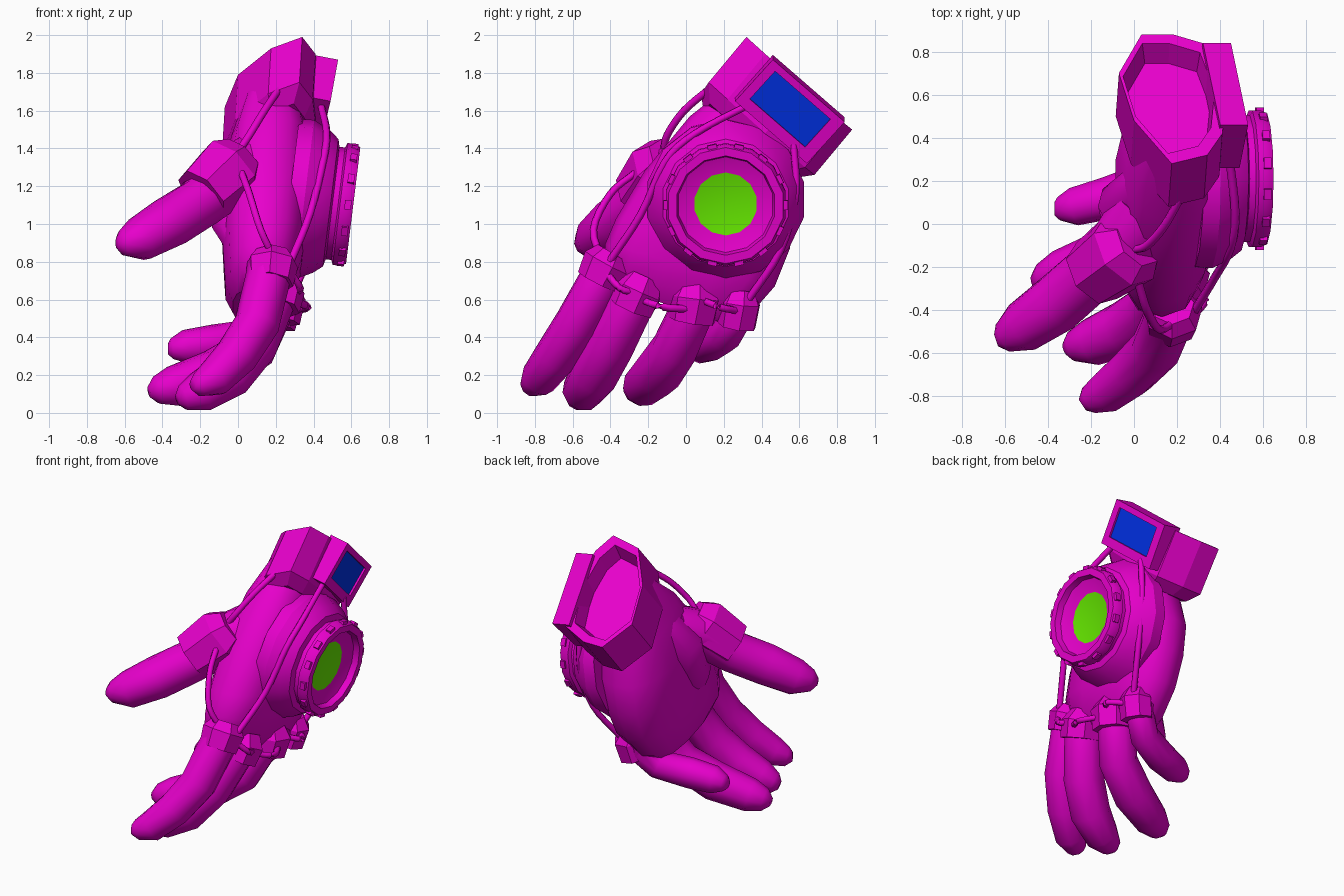
import bpy, bmesh, math
from mathutils import Vector, Matrix

if "Cube" in bpy.data.objects:
    bpy.data.objects.remove(bpy.data.objects["Cube"])

def material(name, rgb):
    m = bpy.data.materials.new(name)
    m.diffuse_color = (*rgb, 1)
    m.use_nodes = True
    m.node_tree.nodes["Principled BSDF"].inputs["Base Color"].default_value = m.diffuse_color
    return m

MAGENTA = material("magenta", (0.8, 0.0, 0.6))
GREEN = material("green", (0.13, 0.8, 0.0))
BLUE = material("blue", (0.0, 0.03, 0.8))

def finish(name, bm, mats=(MAGENTA,), smooth=None):
    bmesh.ops.recalc_face_normals(bm, faces=bm.faces)
    me = bpy.data.meshes.new(name)
    bm.to_mesh(me)
    bm.free()
    ob = bpy.data.objects.new(name, me)
    bpy.context.collection.objects.link(ob)
    for m in mats:
        me.materials.append(m)
    if smooth:
        bpy.ops.object.select_all(action='DESELECT')
        ob.select_set(True)
        bpy.context.view_layer.objects.active = ob
        bpy.ops.object.shade_smooth_by_angle(angle=math.radians(smooth))
    return ob

def loft(bm, rings, cap=True):
    """Skin a list of equal-length point rings."""
    vr = [[bm.verts.new(p) for p in r] for r in rings]
    n = len(vr[0])
    for a, b in zip(vr, vr[1:]):
        for i in range(n):
            bm.faces.new((a[i], a[(i + 1) % n], b[(i + 1) % n], b[i]))
    if cap:
        bm.faces.new(vr[0])
        return bm.faces.new(vr[-1])

def tube(name, path, sides=8, smooth=None):
    """Tube through (x, y, z, radius) points."""
    pts = [Vector(p[:3]) for p in path]
    rings = []
    for i, p in enumerate(pts):
        t = (pts[min(i + 1, len(pts) - 1)] - pts[max(i - 1, 0)]).normalized()
        u = t.cross(Vector((0.25, 0.9, -0.35))).normalized()
        v = t.cross(u)
        rings.append([p + path[i][3] * (math.cos(a) * u + math.sin(a) * v)
                      for a in (math.tau * (k + .5) / sides for k in range(sides))])
    bm = bmesh.new()
    loft(bm, rings)
    return finish(name, bm, smooth=smooth)

def cable(name, pts, r=0.02):
    """Thin hose along a Catmull-Rom curve."""
    p = [Vector(q) for q in pts]
    p = [2 * p[0] - p[1]] + p + [2 * p[-1] - p[-2]]
    out = []
    for a, b, c, d in zip(p, p[1:], p[2:], p[3:]):
        for k in range(4):
            t = k / 4
            q = 0.5 * (2 * b + (c - a) * t + (2 * a - 5 * b + 4 * c - d) * t * t
                       + (3 * b - a - 3 * c + d) * t ** 3)
            out.append((*q, r))
    out.append((*p[-2], r))
    tube(name, out, 6, 65)

# Palm: rounded sections from wrist to knuckles (centre, half width in y/z, half thickness)
sections = [((0.18, 0.40, 1.62), (0.15, -0.13), 0.15),
            ((0.17, 0.28, 1.42), (0.26, -0.15), 0.21),
            ((0.15, 0.18, 1.18), (0.40, -0.10), 0.24),
            ((0.14, 0.09, 0.95), (0.46, -0.08), 0.23),
            ((0.13, 0.02, 0.78), (0.45, -0.11), 0.21),
            ((0.11, -0.05, 0.64), (0.38, -0.13), 0.18),
            ((0.10, -0.06, 0.56), (0.30, -0.10), 0.13)]
bm = bmesh.new()
rings = []
for c, (wy, wz), t in sections:
    w = Vector((0, wy, wz))
    ring = []
    for k in range(14):
        ca, sa = math.cos(math.tau * k / 14), math.sin(math.tau * k / 14)
        f = lambda s: math.copysign(abs(s) ** 0.8, s)
        ring.append(Vector(c) + w * f(ca) + Vector((t, 0, 0)) * f(sa))
    rings.append(ring)
loft(bm, rings)
finish("palm", bm, smooth=50)

# Thumb muscle on the palm side
tube("thumb_mound", [(.10, .24, 1.46, .10), (-.01, .08, 1.24, .16), (.0, -.04, 1.0, .14),
                     (.08, -.15, .78, .08)], 10, 60)

# Fingers and thumb
digits = {
    "index_finger": [(.16, -.40, .8, .11), (.16, -.44, .72, .12), (.10, -.58, .47, .12),
                     (-.01, -.69, .30, .115), (-.13, -.78, .18, .1), (-.21, -.82, .15, .065),
                     (-.24, -.84, .15, .03)],
    "middle_finger": [(.18, -.24, .7, .12), (.18, -.28, .6, .125), (.08, -.40, .36, .13),
                      (-.05, -.49, .20, .13), (-.2, -.55, .11, .11), (-.29, -.57, .08, .07),
                      (-.32, -.58, .07, .03)],
    "ring_finger": [(.18, .05, .66, .12), (.18, .04, .56, .12), (.08, -.06, .34, .125),
                    (-.12, -.15, .21, .13), (-.34, -.23, .14, .11), (-.43, -.26, .12, .075),
                    (-.47, -.27, .11, .03)],
    "little_finger": [(.17, .28, .6, .09), (.18, .27, .52, .09), (.08, .2, .41, .095),
                      (-.12, .12, .37, .1), (-.28, .08, .35, .09), (-.35, .07, .34, .055),
                      (-.37, .07, .34, .03)],
    "thumb": [(.06, .06, 1.3, .17), (-.05, -.1, 1.25, .16), (-.2, -.23, 1.11, .14),
              (-.36, -.37, 1.01, .14), (-.52, -.48, .92, .12), (-.61, -.53, .9, .07),
              (-.64, -.54, .9, .03)]}
for name, path in digits.items():
    tube(name, path, 10, 60)

# Knuckle guards: flared collars
guards = {"index_guard": [(.18, -.38, .84, .10), (.18, -.41, .79, .14), (.17, -.46, .69, .125)],
          "middle_guard": [(.21, -.22, .71, .10), (.22, -.25, .65, .135), (.2, -.29, .56, .13)],
          "ring_guard": [(.21, .05, .67, .10), (.22, .05, .61, .14), (.2, .03, .49, .13)],
          "little_guard": [(.22, .29, .63, .08), (.23, .29, .58, .11), (.2, .27, .46, .105)],
          "thumb_guard": [(.02, -.08, 1.35, .13), (-.04, -.12, 1.29, .19), (-.19, -.23, 1.15, .165)]}
for name, path in guards.items():
    tube(name, path, 7)

# Cuff: flared collar with a recessed opening
rim = [Vector(p) for p in [(.34, .32, 1.99), (.175, .28, 1.93), (.0, .48, 1.79), (-.07, .70, 1.62),
       (.035, .88, 1.50), (.18, .88, 1.50), (.35, .83, 1.54), (.43, .62, 1.72), (.41, .42, 1.90)]]
mid = sum(rim, Vector()) / len(rim)
axis = Vector((-0.015, -0.20, -0.24))
shift = Vector((-0.022, 0, 0))
inner = [mid + (p - mid) * 0.85 + shift for p in rim]
base = [p + axis for p in rim]
bmid = mid + axis
neck = [bmid + (p - bmid) * 0.8 + axis * 0.25 for p in base]
bm = bmesh.new()
loft(bm, [neck, base, rim, inner, [mid + (p - mid) * 0.9 + axis * 0.35 for p in inner]])
finish("cuff", bm)

# Wrist display: box with inset screen
A, B, D = Vector((.53, .46, 1.87)), Vector((.45, .84, 1.54)), Vector((.49, .26, 1.65))
C = B + D - A
back = Vector((-0.13, 0, 0.025))
bm = bmesh.new()
uv = lambda u, v: A + (B - A) * u + (D - A) * v
frame = [uv(.1, .13), uv(.87, .13), uv(.87, .8), uv(.1, .8)]
front = loft(bm, [[p + back for p in (A, B, C, D)], [A, B, C, D], frame,
                  [p + back * 0.1 for p in frame]])
front.material_index = 1
finish("wrist_display", bm, (MAGENTA, BLUE))

# Round device on the back of the hand: lathe profile (radius, height)
tilt = Matrix.Translation((0.59, 0.21, 1.10)) @ Matrix.Rotation(math.radians(97), 4, 'Y')
SIDES = 14
profile = [(.42, -.32), (.425, -.24), (.38, -.15), (.34, -.10), (.30, -.09), (.30, -.06),
           (.325, -.05), (.325, -.01), (.31, .02), (.265, .02), (.255, -.02), (.168, -.05)]
bm = bmesh.new()
lens = loft(bm, [[tilt @ Vector((r * math.cos(math.tau * k / SIDES), r * math.sin(math.tau * k / SIDES), h))
                  for k in range(SIDES)] for r, h in profile])
lens.material_index = 1
finish("round_device", bm, (MAGENTA, GREEN), smooth=28)

# Studs around the device ring
bm = bmesh.new()
for k in range(SIDES):
    m = (tilt @ Matrix.Rotation(math.tau * (k + .5) / SIDES, 4, 'Z') @ Matrix.Translation((.312, 0, -.008))
         @ Matrix.Diagonal((.035, .05, .035, 1)))
    bmesh.ops.create_cube(bm, size=1, matrix=m)
finish("ring_studs", bm)

# Hoses
cable("cuff_thumb_hose", [(.22, .13, 1.72), (.14, -.01, 1.6), (.06, -.10, 1.47), (.0, -.12, 1.38)])
cable("thumb_index_hose", [(.02, -.27, 1.27), (.06, -.40, 1.16), (.12, -.49, .97), (.2, -.44, .8)])
cable("display_index_hose", [(.44, .33, 1.63), (.47, .05, 1.48), (.45, -.11, 1.33), (.38, -.24, 1.05),
                             (.27, -.42, .78)])
cable("display_little_hose", [(.42, .57, 1.42), (.42, .58, 1.15), (.38, .5, .86), (.28, .33, .6)])
cable("index_middle_hose", [(.28, -.42, .74), (.33, -.35, .66), (.30, -.27, .64)])
cable("middle_ring_hose", [(.30, -.24, .6), (.36, -.12, .56), (.30, .02, .55)])
cable("ring_little_hose", [(.30, .08, .6), (.37, .18, .56), (.29, .28, .54)])
